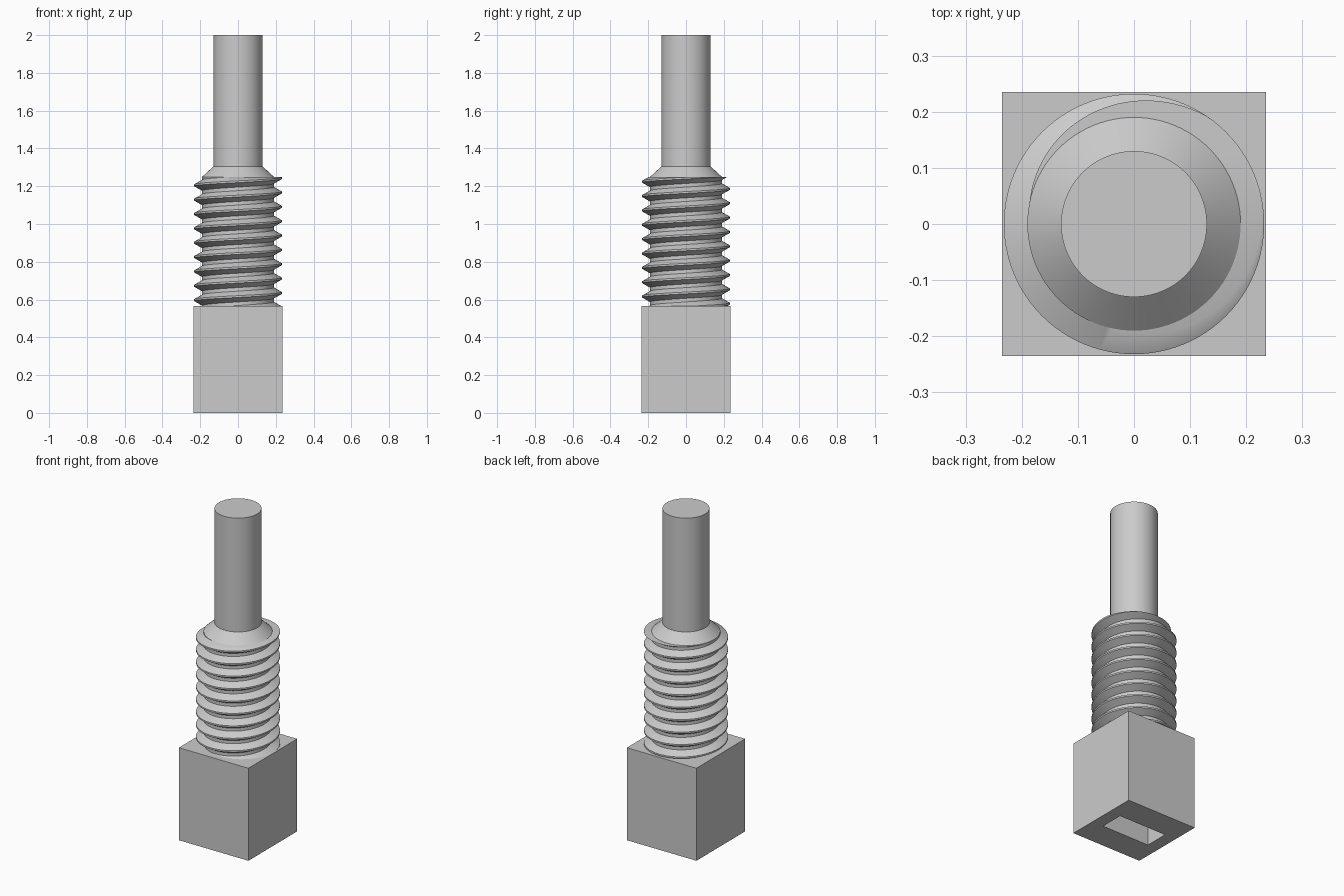
import bpy, bmesh, math

cube = bpy.data.objects.get("Cube")
if cube:
    bpy.data.objects.remove(cube, do_unlink=True)

steel = bpy.data.materials.new("grey_steel")
steel.use_nodes = True
steel.diffuse_color = (0.6, 0.6, 0.6, 1)
steel.node_tree.nodes["Principled BSDF"].inputs["Base Color"].default_value = (0.6, 0.6, 0.6, 1)

HALF = 0.235                         # half width of the square head
Z_HEAD, Z_NECK, Z_SHAFT, Z_TOP = 0.565, 1.25, 1.305, 2.0
R_CREST, R_ROOT, R_SHAFT = 0.232, 0.19, 0.13
PITCH, CREST_Z = 0.076, 1.243        # crest height on the +x side
FLAT, ROOT = 0.0625, 0.375           # crest and root corners, in pitches
SEG = 96


def finish(name, bm, smooth=True):
    bmesh.ops.recalc_face_normals(bm, faces=bm.faces[:])
    mesh = bpy.data.meshes.new(name)
    bm.to_mesh(mesh)
    bm.free()
    mesh.materials.append(steel)
    if smooth:
        mesh.shade_smooth()
        mesh.set_sharp_from_angle(angle=math.radians(30))
    obj = bpy.data.objects.new(name, mesh)
    bpy.context.collection.objects.link(obj)
    return obj


def frustum(name, r1, r2, z1, z2):
    bm = bmesh.new()
    bmesh.ops.create_cone(bm, cap_ends=True, segments=SEG, radius1=r1, radius2=r2, depth=z2 - z1)
    bmesh.ops.translate(bm, verts=bm.verts[:], vec=(0, 0, (z1 + z2) / 2))
    finish(name, bm)


# Square head with a rectangular slot sunk into its underside
bm = bmesh.new()
bmesh.ops.create_cube(bm, size=1)
for v in bm.verts:
    v.co = (v.co.x * 2 * HALF, v.co.y * 2 * HALF, (v.co.z + 0.5) * Z_HEAD)
bm.normal_update()
bottom = min(bm.faces, key=lambda f: f.calc_center_median().z)
bmesh.ops.inset_individual(bm, faces=[bottom], thickness=0.05)
for v in bottom.verts:
    v.co = (math.copysign(0.16, v.co.x), math.copysign(0.0725, v.co.y), 0)
slot = bmesh.ops.extrude_discrete_faces(bm, faces=[bottom])["faces"][0]
for v in slot.verts:
    v.co.z = 0.38
finish("square_head", bm, smooth=False)


# Right-handed screw thread: rows follow the helix and are clipped at both ends
def thread_radius(z, turn):
    p = (z - CREST_Z) / PITCH - turn
    d = abs(p - round(p))
    t = min(max((d - FLAT) / (ROOT - FLAT), 0), 1)
    return R_CREST + (R_ROOT - R_CREST) * t


bm = bmesh.new()
rows = [k + off for k in range(-11, 3) for off in (-ROOT, -FLAT, FLAT, ROOT)]
grid = []
for j in range(SEG + 1):
    turn = j / SEG
    a = turn * math.tau
    column = []
    for row in rows:
        z = min(max(CREST_Z + PITCH * (row + turn), Z_HEAD), Z_NECK)
        r = thread_radius(z, turn)
        column.append(bm.verts.new((r * math.cos(a), r * math.sin(a), z)))
    grid.append(column)
for c0, c1 in zip(grid, grid[1:]):
    for i in range(len(rows) - 1):
        quad = (c0[i], c1[i], c1[i + 1], c0[i + 1])
        zs = [v.co.z for v in quad]
        if max(zs) - min(zs) > 1e-6:      # skip rows clipped away entirely
            bm.faces.new(quad)
bmesh.ops.delete(bm, geom=[v for v in bm.verts if not v.link_faces], context='VERTS')
bmesh.ops.remove_doubles(bm, verts=bm.verts[:], dist=1e-4)
bmesh.ops.holes_fill(bm, edges=[e for e in bm.edges if e.is_boundary], sides=0)
finish("screw_thread", bm)

# Tapered neck and plain round shaft
frustum("tapered_neck", R_ROOT, R_SHAFT, Z_NECK, Z_SHAFT)
frustum("round_shaft", R_SHAFT, R_SHAFT, Z_SHAFT, Z_TOP)
